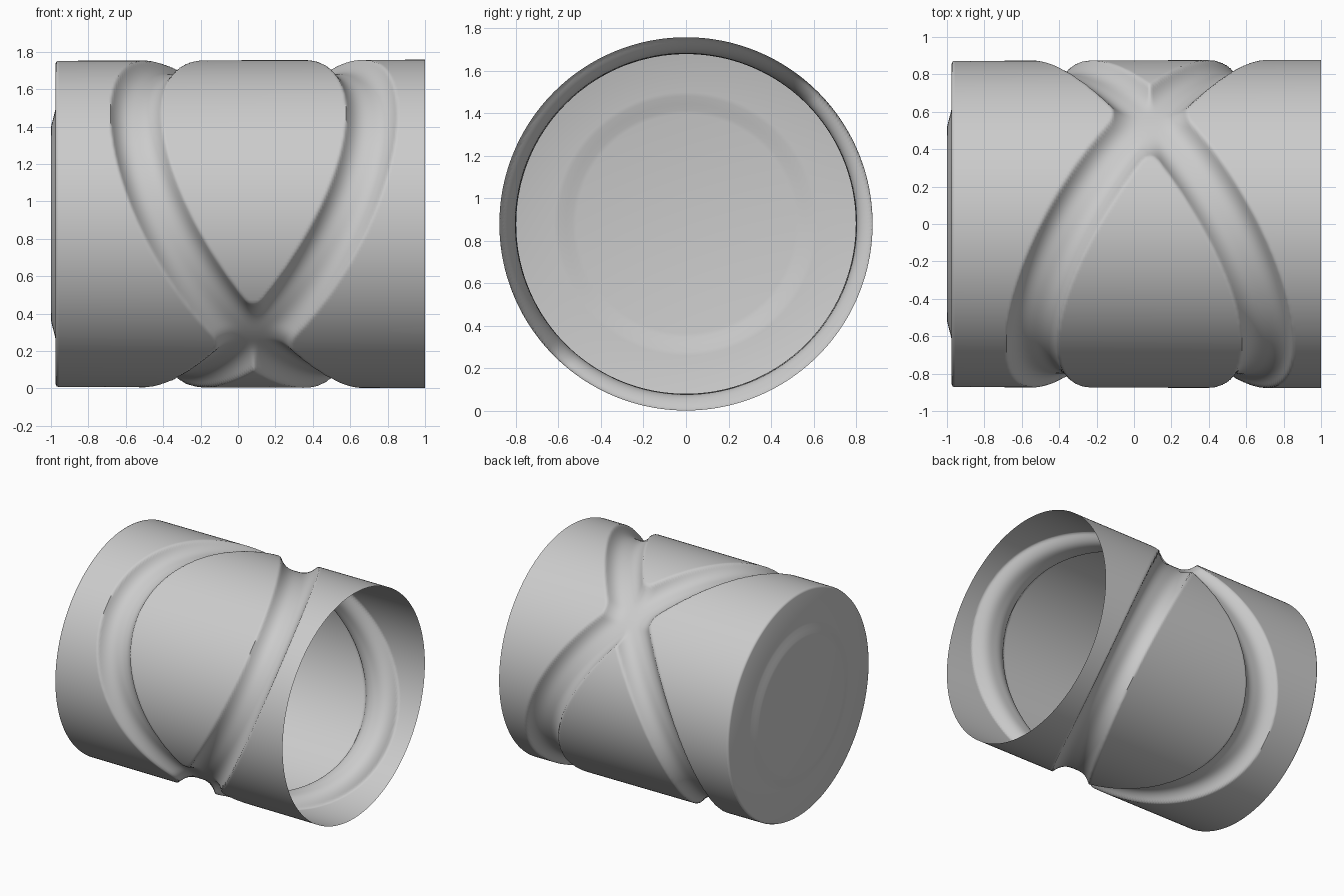
import bpy, bmesh, math

if "Cube" in bpy.data.objects:
    bpy.data.objects.remove(bpy.data.objects["Cube"])

SEGMENTS, RINGS = 300, 190
CENTER_Z, LEFT_END, RIGHT_END = 0.88, -0.96, 1.0
CROSS_X, CROSS_ANGLE = 0.085, math.radians(47.5)
SWING, HALF_WIDTH, DEPTH = 0.63, 0.137, 0.075

grey = bpy.data.materials.new("plain_grey")
grey.use_nodes = True
colour = (0.6, 0.6, 0.6, 1)
grey.diffuse_color = colour
grey.node_tree.nodes["Principled BSDF"].inputs["Base Color"].default_value = colour


def groove_depth(x, angle):
    """Depth of two tilted loop channels that cross on opposite sides."""
    s, c = math.sin(angle - CROSS_ANGLE), math.cos(angle - CROSS_ANGLE)
    scale = HALF_WIDTH * math.hypot(1, SWING * c / 0.875)
    a = abs(x - CROSS_X - SWING * s) / scale
    b = abs(x - CROSS_X + SWING * s) / scale
    # the meeting corners are rounded, except on the lower lobe
    blend = 0.7 * max(0.0, 1 - max(0.0, -s) / 0.25) + 0.001
    h = max(0.0, blend - abs(a - b)) / blend
    t = max(0.0, min(a, b) - h * h * blend / 4)
    return DEPTH * max(0.0, 1 - t ** 3)


def add_ring(bm, x, radius_at):
    ring = []
    for i in range(SEGMENTS):
        angle = math.tau * i / SEGMENTS
        r = radius_at(angle)
        ring.append(bm.verts.new((x, r * math.cos(angle), CENTER_Z + r * math.sin(angle))))
    return ring


def bridge(bm, first, second):
    for i in range(SEGMENTS):
        j = (i + 1) % SEGMENTS
        bm.faces.new((first[i], first[j], second[j], second[i]))


def finish(bm, name):
    mesh = bpy.data.meshes.new(name)
    bm.to_mesh(mesh)
    bm.free()
    obj = bpy.data.objects.new(name, mesh)
    bpy.context.collection.objects.link(obj)
    mesh.materials.append(grey)
    bpy.ops.object.select_all(action="DESELECT")
    obj.select_set(True)
    bpy.context.view_layer.objects.active = obj
    bpy.ops.object.shade_smooth_by_angle(angle=math.radians(50))


# Thin grooved sleeve, open at the right-hand end
bm = bmesh.new()
rings = []
for k in range(RINGS + 1):
    f = k / RINGS
    x = LEFT_END + (RIGHT_END - LEFT_END) * f
    base = 0.872 + 0.006 * f
    rings.append(add_ring(bm, x, lambda a: base - groove_depth(x, a)))
for first, second in zip(rings, rings[1:]):
    bridge(bm, first, second)
finish(bm, "grooved_sleeve")

# End cap with a soft rim and a raised round boss
bm = bmesh.new()
profile = [(-0.96, 0.872), (-0.97, 0.868), (-0.975, 0.858), (-0.975, 0.62),
           (-0.979, 0.6), (-0.988, 0.565), (-0.996, 0.535), (-1.0, 0.515)]
rings = [add_ring(bm, x, lambda a: r) for x, r in profile]
for first, second in zip(rings, rings[1:]):
    bridge(bm, second, first)
bm.faces.new(rings[-1])
bmesh.ops.recalc_face_normals(bm, faces=bm.faces)
if bm.faces[:][-1].normal.x > 0:
    bmesh.ops.reverse_faces(bm, faces=bm.faces)
finish(bm, "end_cap")
